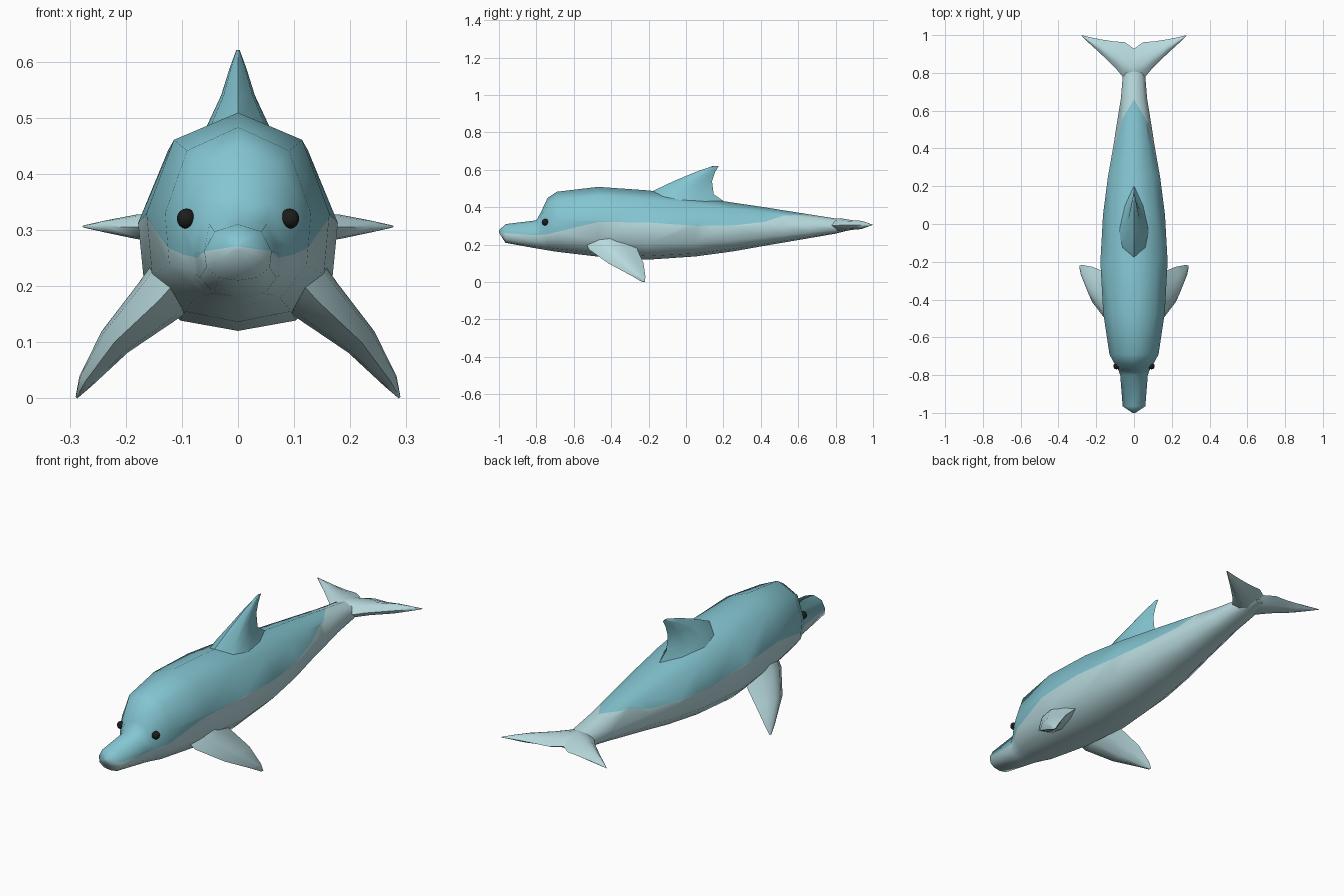
import bpy, bmesh, math
from mathutils import Vector

if "Cube" in bpy.data.objects:
    bpy.data.objects.remove(bpy.data.objects["Cube"])


def material(name, rgb):
    m = bpy.data.materials.new(name)
    m.diffuse_color = (*rgb, 1)
    m.use_nodes = True
    m.node_tree.nodes["Principled BSDF"].inputs["Base Color"].default_value = m.diffuse_color
    return m


TEAL = material("teal back", (0.23, 0.56, 0.64))
PALE = material("pale belly", (0.48, 0.70, 0.73))
BLACK = material("black eye", (0.012, 0.012, 0.012))


def loft(rings):
    """Skin a list of equal-length closed rings and cap both ends."""
    bm = bmesh.new()
    vs = [[bm.verts.new(p) for p in r] for r in rings]
    n = len(vs[0])
    for a, b in zip(vs, vs[1:]):
        for k in range(n):
            bm.faces.new((a[k], a[(k + 1) % n], b[(k + 1) % n], b[k]))
    bm.faces.new(vs[0])
    bm.faces.new(vs[-1])
    bmesh.ops.recalc_face_normals(bm, faces=bm.faces)
    return bm


def finish(bm, name, mats, angle=60):
    me = bpy.data.meshes.new(name)
    bm.to_mesh(me)
    bm.free()
    ob = bpy.data.objects.new(name, me)
    bpy.context.collection.objects.link(ob)
    for m in mats:
        me.materials.append(m)
    bpy.ops.object.select_all(action='DESELECT')
    ob.select_set(True)
    bpy.context.view_layer.objects.active = ob
    bpy.ops.object.shade_smooth_by_angle(angle=math.radians(angle))
    return ob


# Body stations: y, top z, bottom z, half width, colour boundary z
STATIONS = [
    (-1.00, .276, .264, .008, .270), (-.965, .310, .210, .060, .262),
    (-.80, .330, .180, .073, .250), (-.775, .375, .176, .082, .252),
    (-.74, .450, .170, .103, .256), (-.69, .483, .162, .130, .268),
    (-.47, .509, .136, .163, .322), (-.20, .490, .120, .178, .318),
    (.05, .456, .137, .164, .301), (.25, .425, .164, .138, .302),
    (.42, .400, .194, .108, .322), (.52, .384, .211, .093, .355),
    (.66, .362, .235, .070, .362), (.80, .340, .259, .058, .36),
    (.90, .322, .285, .030, .36),
]
HALF = [(0, 1), (.70, .87), (1, .52), (.94, .23), (.58, .05), (0, 0)]
SECTION = HALF + [(-x, z) for x, z in HALF[-2:0:-1]]

bm = loft([[(x * w, y, zb + (zt - zb) * z) for x, z in SECTION]
           for y, zt, zb, w, _ in STATIONS])


def faces_between(y0, y1):
    return [f for f in bm.faces if y0 - 1e-5 <= f.calc_center_median().y < y1 + 1e-5]


# Cut the paint boundary along the flanks, then colour above and below it
for a, b in zip(STATIONS, STATIONS[1:]):
    co, no = Vector((0, a[0], a[4])), Vector((0, a[4] - b[4], b[0] - a[0])).normalized()
    fs = faces_between(a[0], b[0])
    geom = set(fs)
    for f in fs:
        geom.update(f.edges)
        geom.update(f.verts)
    bmesh.ops.bisect_plane(bm, geom=list(geom), plane_co=co, plane_no=no, dist=1e-4)
    for f in faces_between(a[0], b[0]):
        above = (f.calc_center_median() - co).dot(no) > 0
        f.material_index = 0 if above and a[0] < .65 else 1
finish(bm, "body", [TEAL, PALE])

# Lens-shaped profile along a chord: fraction from leading edge, side thickness
LENS = [(0, 0), (.22, .85), (.45, 1), (.75, .6), (1, 0),
        (.75, -.6), (.45, -1), (.22, -.85)]


def fin(name, sections, thick_dir, mat):
    """Sections: leading point, trailing point, half thickness."""
    t = Vector(thick_dir).normalized()
    rings = [[Vector(l).lerp(Vector(e), u) + t * (h * s) for u, s in LENS]
             for l, e, h in sections]
    return finish(loft(rings), name, [mat])


# Dorsal fin
fin("dorsal_fin", [
    ((0, -.25, .43), (0, .22, .42), .085),
    ((0, -.175, .488), (0, .148, .47), .058),
    ((0, -.065, .54), (0, .139, .54), .030),
    ((0, .05, .588), (0, .155, .588), .015),
    ((0, .145, .621), (0, .175, .62), .003)], (1, 0, 0), TEAL)

for side, s in (("left", 1), ("right", -1)):
    # Pectoral fins sweep out, down and back
    fin(side + "_pectoral_fin", [
        ((s * .10, -.54, .22), (s * .10, -.25, .22), .055),
        ((s * .14, -.52, .175), (s * .14, -.26, .175), .048),
        ((s * .22, -.415, .10), (s * .22, -.227, .10), .030),
        ((s * .272, -.285, .03), (s * .272, -.217, .03), .014),
        ((s * .288, -.235, .001), (s * .288, -.22, .001), .002)],
        (s * .77, 0, .64), PALE)
    # Tail flukes meet at the notch
    fin(side + "_fluke", [
        ((0, .74, .302), (0, .928, .310), .036),
        ((s * .048, .765, .302), (s * .048, .962, .308), .032),
        ((s * .095, .822, .304), (s * .11, .967, .306), .026),
        ((s * .18, .905, .305), (s * .18, .978, .306), .022),
        ((s * .235, .955, .306), (s * .235, .989, .306), .011),
        ((s * .272, .99, .306), (s * .278, 1.0, .306), .002)],
        (0, 0, 1), PALE)
    # Eyes
    eye = bmesh.new()
    bmesh.ops.create_uvsphere(eye, u_segments=10, v_segments=8, radius=.018)
    bmesh.ops.translate(eye, verts=eye.verts, vec=(s * .092, -.752, .32))
    finish(eye, side + "_eye", [BLACK])
